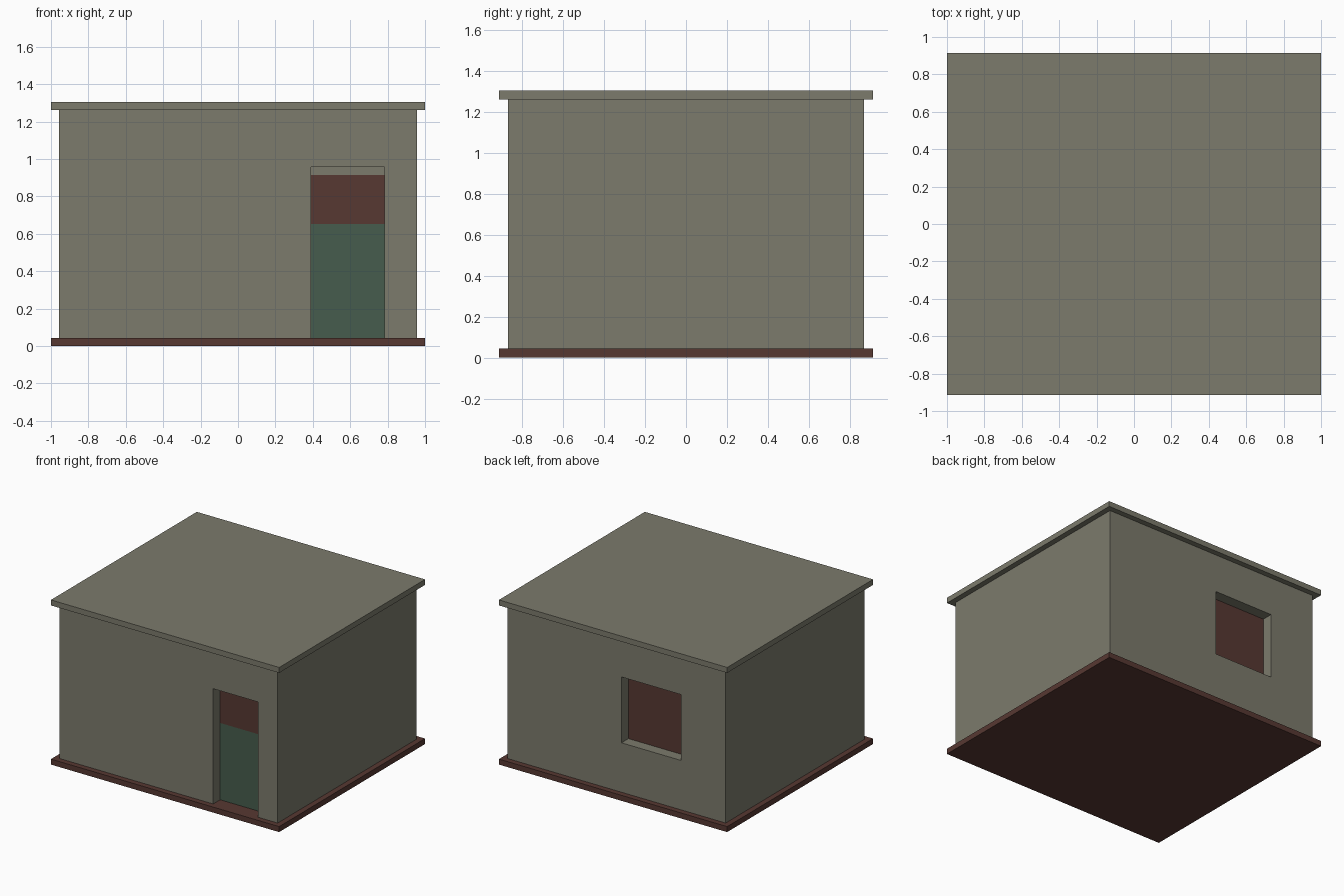
import bpy

if "Cube" in bpy.data.objects:
    bpy.data.objects.remove(bpy.data.objects["Cube"])

U = 2 / 46  # building module: 46 modules wide


def material(name, rgb):
    m = bpy.data.materials.new(name)
    m.diffuse_color = (*rgb, 1)
    m.use_nodes = True
    m.node_tree.nodes["Principled BSDF"].inputs["Base Color"].default_value = m.diffuse_color
    return m


plaster = material("grey_plaster", (0.200, 0.196, 0.150))
brick = material("red_brown", (0.095, 0.040, 0.032))
green = material("dark_green", (0.061, 0.107, 0.074))


def box(name, x, y, z, mat):
    """Box from (min, max) ranges given in modules."""
    c = [(r[0] + r[1]) / 2 * U for r in (x, y, z)]
    h = [(r[1] - r[0]) / 2 * U for r in (x, y, z)]
    v = [(c[0] + i * h[0], c[1] + j * h[1], c[2] + k * h[2])
         for k in (-1, 1) for i, j in ((-1, -1), (1, -1), (1, 1), (-1, 1))]
    f = [(3, 2, 1, 0), (4, 5, 6, 7)]
    f += [(i, (i + 1) % 4, (i + 1) % 4 + 4, i + 4) for i in range(4)]
    me = bpy.data.meshes.new(name)
    me.from_pydata(v, [], f)
    me.materials.append(mat)
    ob = bpy.data.objects.new(name, me)
    bpy.context.collection.objects.link(ob)
    return ob


# floor slab, walls and flat roof
box("floor_slab", (-23, 23), (-21, 21), (0, 1), brick)
walls = box("walls", (-22, 22), (-20, 20), (1, 29), plaster)
box("roof_slab", (-23, 23), (-21, 21), (29, 30), plaster)

# recesses for the front doorway and the back window
cutters = [
    box("door_cutter", (9, 18), (-22, -17.8), (0, 22), plaster),
    box("window_cutter", (-13, -1), (17.8, 22), (10, 22), plaster),
]
for c in cutters:
    mod = walls.modifiers.new("opening", 'BOOLEAN')
    mod.operation = 'DIFFERENCE'
    mod.solver = 'EXACT'
    mod.object = c
    c.hide_render = True

# bake the openings and drop the cutters
bpy.context.view_layer.update()
dg = bpy.context.evaluated_depsgraph_get()
cut_mesh = bpy.data.meshes.new_from_object(walls.evaluated_get(dg))
walls.modifiers.clear()
walls.data = cut_mesh
for c in cutters:
    bpy.data.objects.remove(c)

# panels closing the recesses: green door, red transom, grey header, red window
box("door_panel", (9, 18), (-18, -17.8), (1, 15), green)
box("door_transom", (9, 18), (-18, -17.8), (15, 21), brick)
box("door_header", (9, 18), (-18, -17.8), (21, 22), plaster)
box("window_panel", (-13, -1), (17.8, 18), (10, 22), brick)
